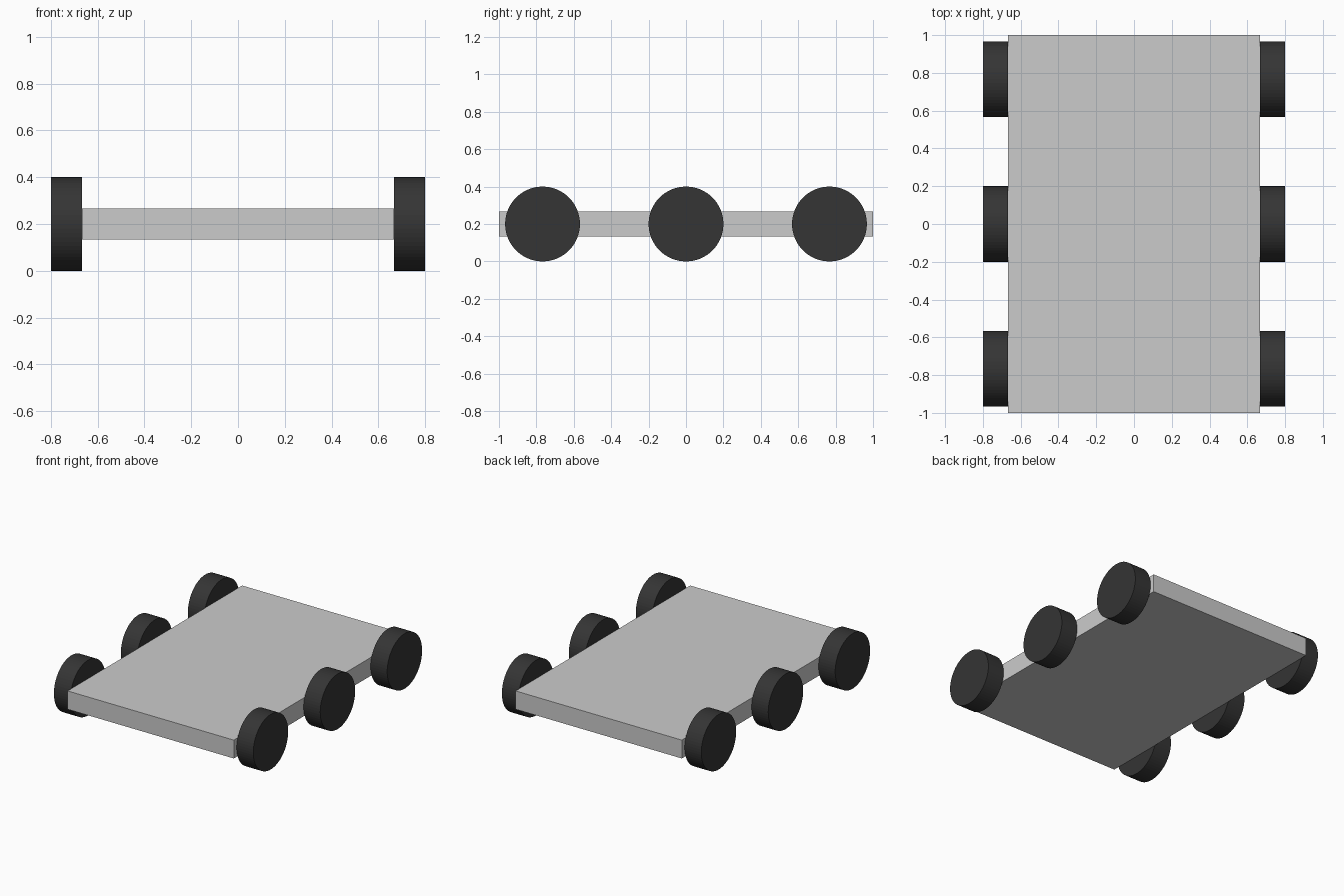
import bpy
from math import pi

if "Cube" in bpy.data.objects:
    bpy.data.objects.remove(bpy.data.objects["Cube"])

rubber = bpy.data.materials.new("dark_rubber")
rubber.diffuse_color = (0.035, 0.035, 0.035, 1)
rubber.use_nodes = True
rubber.node_tree.nodes["Principled BSDF"].inputs["Base Color"].default_value = rubber.diffuse_color

# Flat deck
bpy.ops.mesh.primitive_cube_add(size=1, location=(0, 0, 0.2))
deck = bpy.context.object
deck.name = "deck"
deck.scale = (1.333, 2, 0.133)
bpy.ops.object.transform_apply(location=False, rotation=False, scale=True)

# Three wheels on each side, flush against the deck edges
for side, x in (("left", -0.733), ("right", 0.733)):
    for place, y in (("front", -0.767), ("middle", 0), ("back", 0.767)):
        bpy.ops.mesh.primitive_cylinder_add(
            vertices=64, radius=0.2, depth=0.133,
            location=(x, y, 0.2), rotation=(0, pi / 2, 0))
        wheel = bpy.context.object
        wheel.name = f"{place}_{side}_wheel"
        wheel.data.materials.append(rubber)
